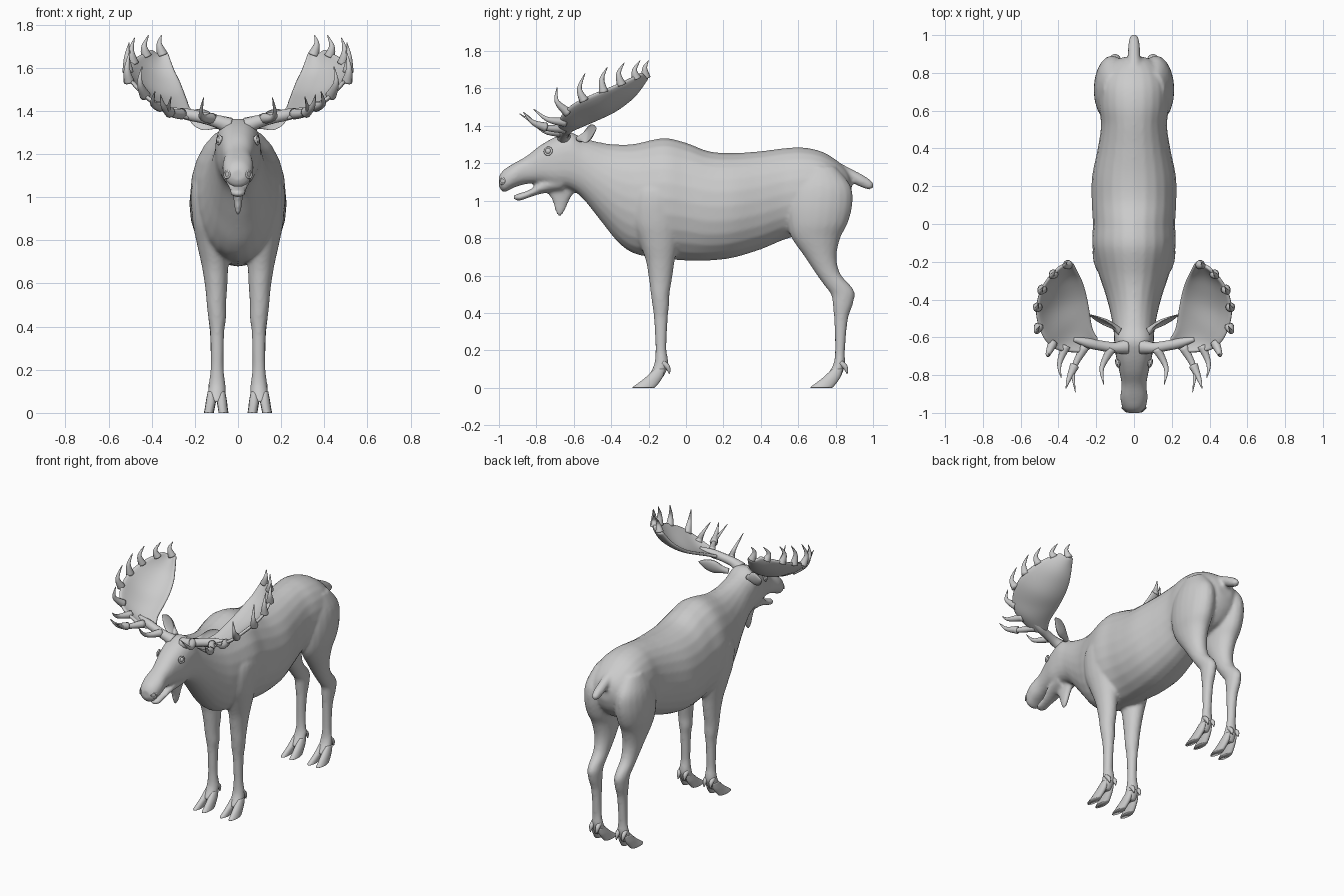
import bpy, bmesh, math
from mathutils import Vector

hide = bpy.data.materials.new("plain_grey")
hide.diffuse_color = (0.6, 0.6, 0.6, 1)


def smooth(rows, steps=5):
    """Catmull-Rom interpolation of rows of numbers."""
    out = []
    for i in range(len(rows) - 1):
        a, b, c, d = (rows[max(0, min(len(rows) - 1, i + k))] for k in (-1, 0, 1, 2))
        for s in range(steps):
            t = s / steps
            out.append([0.5 * (2 * q + (r - p) * t + (2 * p - 5 * q + 4 * r - w) * t * t
                               + (3 * q - p - 3 * r + w) * t ** 3)
                        for p, q, r, w in zip(a, b, c, d)])
    return out + [list(rows[-1])]


def ellipse(c, u, v, e=2.0, n=24):
    pts = []
    for i in range(n):
        a = 2 * math.pi * i / n
        x, y = math.cos(a), math.sin(a)
        pts.append(c + u * math.copysign(abs(x) ** (2 / e), x)
                   + v * math.copysign(abs(y) ** (2 / e), y))
    return pts


def skin(bm, rings):
    loops = [[bm.verts.new(p) for p in r] for r in rings]
    n = len(loops[0])
    for a, b in zip(loops, loops[1:]):
        for i in range(n):
            bm.faces.new((a[i], a[(i + 1) % n], b[(i + 1) % n], b[i]))
    bm.faces.new(loops[0])
    bm.faces.new(loops[-1])


def loft_y(bm, rows):
    """Rows: y, bottom, top, half width, squareness."""
    skin(bm, [ellipse(Vector((0, y, (b + t) / 2)), Vector((w, 0, 0)),
                      Vector((0, 0, (t - b) / 2)), e) for y, b, t, w, e in smooth(rows)])


def loft_z(bm, rows, side=1, dy=0.0, n=20):
    """Rows: z, back and front y, inner and outer x."""
    skin(bm, [ellipse(Vector((side * (x0 + x1) / 2, (y0 + y1) / 2 + dy, z)),
                      Vector(((x1 - x0) / 2, 0, 0)), Vector((0, (y1 - y0) / 2, 0)), n=n)
              for z, y0, y1, x0, x1 in smooth(rows)])


def tube(bm, rows, n=12):
    """Rows: x, y, z, radius."""
    rows = smooth(rows)
    rings = []
    for i, r in enumerate(rows):
        p, q = rows[max(i - 1, 0)], rows[min(i + 1, len(rows) - 1)]
        t = (Vector(q[:3]) - Vector(p[:3])).normalized()
        u = t.cross(Vector((0.8, 0.1, 0.6))).normalized()
        rings.append(ellipse(Vector(r[:3]), u * r[3], t.cross(u) * r[3], n=n))
    skin(bm, rings)


def finish(bm, name, mirror=False):
    bmesh.ops.recalc_face_normals(bm, faces=bm.faces)
    me = bpy.data.meshes.new(name)
    bm.to_mesh(me)
    bm.free()
    me.materials.append(hide)
    for f in me.polygons:
        f.use_smooth = True
    ob = bpy.data.objects.new(name, me)
    bpy.context.collection.objects.link(ob)
    if mirror:
        ob.modifiers.new("mirror", 'MIRROR').use_mirror_merge = False
    return ob


# Body, neck and head in one run from nose to rump
bm = bmesh.new()
loft_y(bm, [(-1.0, 1.075, 1.13, .035, 2), (-.975, 1.045, 1.165, .06, 2.2),
            (-.92, 1.07, 1.20, .072, 2.3), (-.85, 1.09, 1.24, .066, 2.3),
            (-.78, 1.09, 1.295, .078, 2.4), (-.70, 1.07, 1.34, .096, 2.5),
            (-.62, 1.06, 1.365, .105, 2.5), (-.55, 1.01, 1.335, .11, 2.2),
            (-.45, .885, 1.31, .13, 2), (-.36, .775, 1.30, .155, 2),
            (-.27, .715, 1.305, .185, 2), (-.12, .69, 1.335, .22, 2),
            (0, .68, 1.31, .218, 2), (.12, .68, 1.265, .224, 2.1),
            (.25, .695, 1.255, .222, 2.1), (.40, .74, 1.265, .192, 2.1),
            (.52, .79, 1.28, .175, 2.1), (.62, .82, 1.285, .185, 2.1),
            (.72, .85, 1.265, .185, 2.1), (.80, .88, 1.22, .16, 2.1),
            (.86, .95, 1.165, .11, 2), (.885, 1.02, 1.11, .05, 2)])
# Lower jaw
loft_y(bm, [(-.92, 1.005, 1.03, .02, 2), (-.89, 1.0, 1.04, .036, 2), (-.83, 1.02, 1.062, .042, 2),
            (-.76, 1.04, 1.12, .058, 2), (-.66, 1.05, 1.16, .075, 2)])
# Throat beard
loft_z(bm, [(1.12, -.78, -.57, -.04, .04), (1.06, -.75, -.59, -.03, .03),
            (1.0, -.715, -.625, -.022, .022), (.95, -.70, -.645, -.016, .016),
            (.915, -.685, -.67, -.006, .006)])
# Tail
tube(bm, [(0, .80, 1.16, .05), (0, .88, 1.135, .034), (0, .94, 1.105, .032),
          (0, .985, 1.08, .024), (0, 1.0, 1.07, .008)])
for s in (1, -1):
    # Front legs
    loft_z(bm, [(1.18, -.22, -.08, .08, .15), (1.05, -.28, -.02, .06, .215),
                (.90, -.29, -.02, .04, .212), (.78, -.25, -.04, .04, .19),
                (.68, -.215, -.06, .045, .168), (.58, -.198, -.075, .05, .152),
                (.50, -.188, -.088, .055, .145), (.44, -.18, -.09, .055, .138),
                (.38, -.172, -.097, .063, .13), (.28, -.166, -.102, .066, .127),
                (.20, -.163, -.104, .066, .128), (.12, -.172, -.094, .057, .137),
                (.05, -.21, -.125, .06, .145)], s)
    # Hind legs
    loft_z(bm, [(1.18, .62, .80, .06, .16), (1.08, .56, .88, .03, .20),
                (.98, .535, .89, .02, .213), (.88, .54, .865, .025, .208),
                (.80, .565, .825, .035, .19), (.70, .635, .805, .045, .168),
                (.61, .695, .825, .055, .152), (.54, .745, .885, .06, .145),
                (.50, .775, .902, .06, .142), (.44, .785, .89, .062, .138),
                (.36, .792, .865, .066, .13), (.20, .797, .85, .068, .128),
                (.12, .785, .85, .057, .137), (.05, .74, .825, .06, .145)], s)
body = finish(bm, "body")
rm = body.modifiers.new("blend", 'REMESH')
rm.mode, rm.voxel_size, rm.use_smooth_shade = 'VOXEL', 0.01, True
sm = body.modifiers.new("soften", 'SMOOTH')
sm.factor, sm.iterations = 0.5, 5

# Cloven hooves and dewclaws
bm = bmesh.new()
for dy in (0, .95):
    for x0, x1, lean in ((.052, .098, -.007), (.102, .148, .009)):
        loft_z(bm, [(.10, -.17, -.11, x0 + .008, x1 - .008), (.06, -.212, -.122, x0, x1),
                    (.03, -.25, -.14, x0 + lean / 2, x1 + lean / 2),
                    (.006, -.283, -.16, x0 + lean, x1 + lean),
                    (0, -.287, -.167, x0 + lean, x1 + lean)], 1, dy, 14)
    for x in (.075, .122):
        tube(bm, [(x, -.125 + dy, .135, .014), (x, -.098 + dy, .11, .014),
                  (x, -.088 + dy, .075, .003)], 8)
finish(bm, "hooves", True)

# Cupped ears
bm = bmesh.new()
rings = []
axis = Vector((.165, .09, .055))
up = Vector((-.25, .15, 1)).normalized()
out = axis.cross(up).normalized()  # towards the front
for t, w, d in smooth([(0, .016, .02), (.2, .026, .024), (.45, .046, .024),
                       (.7, .042, .016), (.9, .02, .008), (1, .003, .002)], 4):
    c = Vector((.075, -.57, 1.33)) + axis * t
    ring = ellipse(c, up * w, out * d, n=20)
    for i in range(1, 10):  # hollow front half
        ring[i] -= out * d * 1.5 * math.sin(math.pi * i / 10) * min(1, t * 3)
    rings.append(ring)
skin(bm, rings)
finish(bm, "ears", True)

# Antler palms: inner, middle and outer rails swept into a bowl
palm = smooth([(.19, -.61, 1.385, .22, -.65, 1.365, .26, -.68, 1.385),
               (.22, -.55, 1.41, .32, -.60, 1.40, .40, -.67, 1.45),
               (.235, -.46, 1.45, .36, -.52, 1.44, .475, -.61, 1.515),
               (.25, -.38, 1.49, .39, -.43, 1.48, .515, -.50, 1.57),
               (.27, -.31, 1.54, .39, -.345, 1.53, .51, -.40, 1.61),
               (.295, -.26, 1.59, .385, -.275, 1.585, .47, -.31, 1.65),
               (.325, -.21, 1.67, .36, -.21, 1.66, .40, -.235, 1.685)], 4)
bm = bmesh.new()
grid = []
for r in palm:
    a, b, c = Vector(r[:3]), Vector(r[3:6]), Vector(r[6:])
    grid.append([bm.verts.new(a * (1 - t) * (1 - 2 * t) + b * 4 * t * (1 - t) + c * t * (2 * t - 1))
                 for t in (k / 10 for k in range(11))])
for p, q in zip(grid, grid[1:]):
    for i in range(10):
        bm.faces.new((p[i], p[i + 1], q[i + 1], q[i]))
ob = finish(bm, "antler_palms", True)
so = ob.modifiers.new("thickness", 'SOLIDIFY')
so.thickness, so.offset = 0.02, 0
ob.modifiers.new("round", 'SUBSURF').levels = 1
ob.modifiers["round"].render_levels = 1

# Antler beams and tines
bm = bmesh.new()
tube(bm, [(.04, -.65, 1.33, .04), (.10, -.655, 1.352, .03), (.17, -.645, 1.37, .027),
          (.24, -.63, 1.385, .027), (.32, -.61, 1.405, .012)])
tines = [((.12, -.66, 1.365), (.17, -.76, 1.375), (.16, -.85, 1.46)),
         ((.26, -.65, 1.385), (.32, -.77, 1.395), (.31, -.89, 1.465)),
         ((.315, -.75, 1.392), (.345, -.82, 1.42), (.36, -.87, 1.475)),
         ((.36, -.645, 1.42), (.395, -.74, 1.435), (.385, -.815, 1.49)),
         ((.43, -.63, 1.47), (.455, -.69, 1.53), (.445, -.69, 1.605)),
         ((.505, -.545, 1.535), (.515, -.57, 1.60), (.50, -.54, 1.68)),
         ((.51, -.44, 1.58), (.515, -.45, 1.65), (.505, -.42, 1.715)),
         ((.485, -.345, 1.62), (.495, -.36, 1.68), (.48, -.33, 1.738)),
         ((.425, -.265, 1.655), (.435, -.275, 1.70), (.415, -.245, 1.75)),
         ((.35, -.215, 1.66), (.365, -.22, 1.71), (.355, -.20, 1.75))]
for base, mid, tip in tines:
    tube(bm, [(*base, .026), (*mid, .013), (*tip, .002)], 10)
finish(bm, "antler_beams", True)

# Eyes with lids, and nostril rims
for s, side in ((1, "left"), (-1, "right")):
    bpy.ops.mesh.primitive_uv_sphere_add(segments=16, ring_count=10, radius=.018,
                                         location=(s * .082, -.735, 1.265))
    eye = bpy.context.object
    eye.name = side + "_eye"
    bpy.ops.mesh.primitive_torus_add(major_radius=.019, minor_radius=.006, major_segments=20,
                                     minor_segments=8, location=(s * .088, -.737, 1.265),
                                     rotation=(0, s * 1.4, -s * .3))
    lid = bpy.context.object
    lid.name = side + "_eyelid"
    bpy.ops.mesh.primitive_torus_add(major_radius=.016, minor_radius=.005, major_segments=18,
                                     minor_segments=8, location=(s * .05, -.982, 1.105),
                                     rotation=(0, s * 1.4, -s * .8))
    rim = bpy.context.object
    rim.name = side + "_nostril"
    for o in (eye, lid, rim):
        o.data.materials.append(hide)
        for f in o.data.polygons:
            f.use_smooth = True
